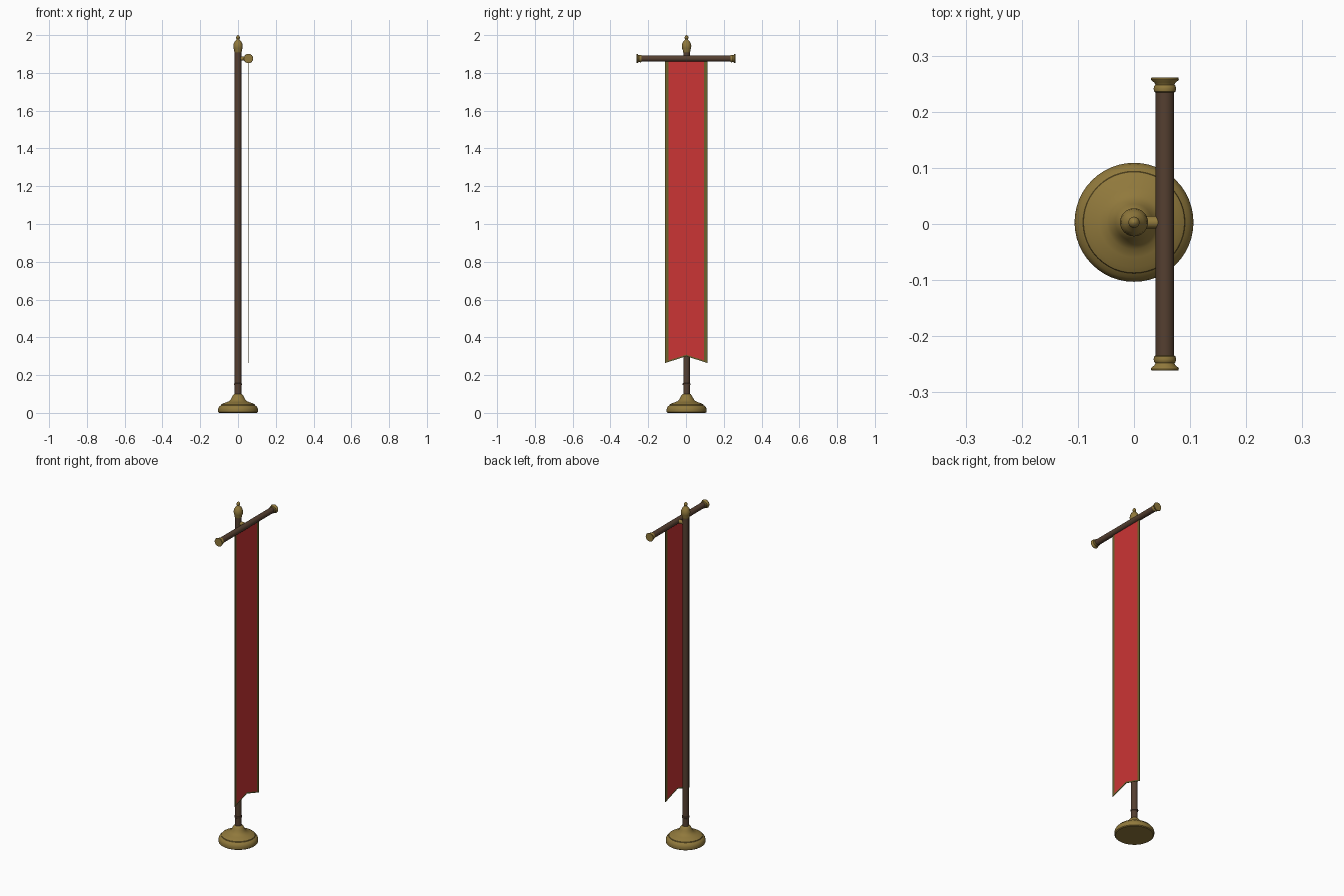
import bpy, bmesh, math
from mathutils import Matrix, Vector

if "Cube" in bpy.data.objects:
    bpy.data.objects.remove(bpy.data.objects["Cube"])

PY = 0.003            # pole centre in y
BAR = Vector((0.055, 0, 1.876))


def material(name, col):
    m = bpy.data.materials.new(name)
    m.diffuse_color = (*col, 1)
    m.use_nodes = True
    m.node_tree.nodes["Principled BSDF"].inputs["Base Color"].default_value = m.diffuse_color
    return m


gold = material("brass", (0.28, 0.19, 0.045))
wood = material("dark_wood", (0.09, 0.05, 0.03))
red = material("red_cloth", (0.60, 0.035, 0.035))
trim_mat = material("trim_cloth", (0.15, 0.12, 0.025))


def finish(name, bm, mat, smooth=True):
    bmesh.ops.recalc_face_normals(bm, faces=bm.faces)
    me = bpy.data.meshes.new(name)
    bm.to_mesh(me)
    bm.free()
    ob = bpy.data.objects.new(name, me)
    bpy.context.collection.objects.link(ob)
    me.materials.append(mat)
    if smooth:
        bpy.ops.object.select_all(action='DESELECT')
        bpy.context.view_layer.objects.active = ob
        ob.select_set(True)
        bpy.ops.object.shade_smooth_by_angle(angle=math.radians(35))
    return ob


def lathe(name, profile, mat, matrix, n=48):
    """Revolve (radius, height) points around local z, capping both ends."""
    bm = bmesh.new()
    rings = [[bm.verts.new((r * math.cos(2 * math.pi * i / n),
                            r * math.sin(2 * math.pi * i / n), z))
              for i in range(n)] for r, z in profile]
    for a, b in zip(rings, rings[1:]):
        for i in range(n):
            j = (i + 1) % n
            bm.faces.new((a[i], a[j], b[j], b[i]))
    bm.faces.new(rings[0][::-1])
    bm.faces.new(rings[-1])
    bm.transform(matrix)
    return finish(name, bm, mat)


up = Matrix.Translation((0, PY, 0))

# Stepped round foot with a flared collar
lathe("base", [(0.100, 0), (0.105, 0.004), (0.106, 0.016), (0.104, 0.026),
               (0.099, 0.034), (0.091, 0.040), (0.090, 0.044), (0.080, 0.050),
               (0.062, 0.056), (0.048, 0.062), (0.039, 0.071), (0.033, 0.082),
               (0.028, 0.092), (0.022, 0.099), (0.017, 0.101)], gold, up)

# Pole and its small ring
lathe("pole", [(0.0175, 0.095), (0.0175, 1.912)], wood, up, 32)
lathe("pole_ring", [(0.017, 0.146), (0.020, 0.148), (0.021, 0.152),
                    (0.020, 0.156), (0.017, 0.158)], wood, up, 32)

# Finial: bulb, neck and tip
lathe("finial", [(0.017, 1.908), (0.020, 1.914), (0.020, 1.920), (0.024, 1.930),
                 (0.025, 1.943), (0.023, 1.955), (0.017, 1.967), (0.009, 1.975),
                 (0.007, 1.979), (0.010, 1.984), (0.010, 1.989), (0.007, 1.996),
                 (0.001, 2.0)], gold, up, 32)

# Bracket joining pole to crossbar
lathe("bracket", [(0.011, 0.010), (0.011, 0.046)], gold,
      Matrix.Translation((0, PY, BAR.z)) @ Matrix.Rotation(math.pi / 2, 4, 'Y'), 24)

# Crossbar with flared caps at both ends
for_bar = Matrix.Translation(BAR) @ Matrix.Rotation(-math.pi / 2, 4, 'X')
lathe("crossbar", [(0.0165, -0.24), (0.0165, 0.24)], wood, for_bar, 32)
for side, angle in (("right", -math.pi / 2), ("left", math.pi / 2)):
    lathe("bar_cap_" + side,
          [(0.016, 0.234), (0.019, 0.236), (0.020, 0.241), (0.019, 0.246),
           (0.017, 0.248), (0.019, 0.252), (0.024, 0.256), (0.025, 0.258),
           (0.024, 0.261)],
          gold, Matrix.Translation(BAR) @ Matrix.Rotation(angle, 4, 'X'), 32)


def cloth(name, polys, mat, thick):
    """Thin sheet in the yz plane, hung under the crossbar."""
    bm = bmesh.new()
    for poly in polys:
        f = bm.faces.new([bm.verts.new((BAR.x - thick / 2, y, z)) for y, z in poly])
        ext = bmesh.ops.extrude_face_region(bm, geom=[f], use_keep_orig=True)
        bmesh.ops.translate(bm, vec=(thick, 0, 0),
                            verts=[v for v in ext["geom"] if isinstance(v, bmesh.types.BMVert)])
    bmesh.ops.remove_doubles(bm, verts=bm.verts, dist=1e-5)
    return finish(name, bm, mat, False)


# Banner panel with a notched lower edge, and its border strips
C, W, T = 0.0015, 0.112, 0.018
TOP, LOW, MID, HEM = 1.868, 0.264, 0.300, 0.008
inner = W - T
low_in = LOW + (MID - LOW) * T / W
cloth("banner", [[(C + s * inner, TOP), (C, TOP), (C, MID + HEM), (C + s * inner, low_in + HEM)]
                 for s in (-1, 1)], red, 0.003)
border = []
for s in (-1, 1):
    border.append([(C + s * W, TOP), (C + s * inner, TOP),
                   (C + s * inner, low_in), (C + s * W, LOW)])
    border.append([(C + s * inner, low_in + HEM), (C, MID + HEM), (C, MID), (C + s * inner, low_in)])
cloth("banner_trim", border, trim_mat, 0.003)
